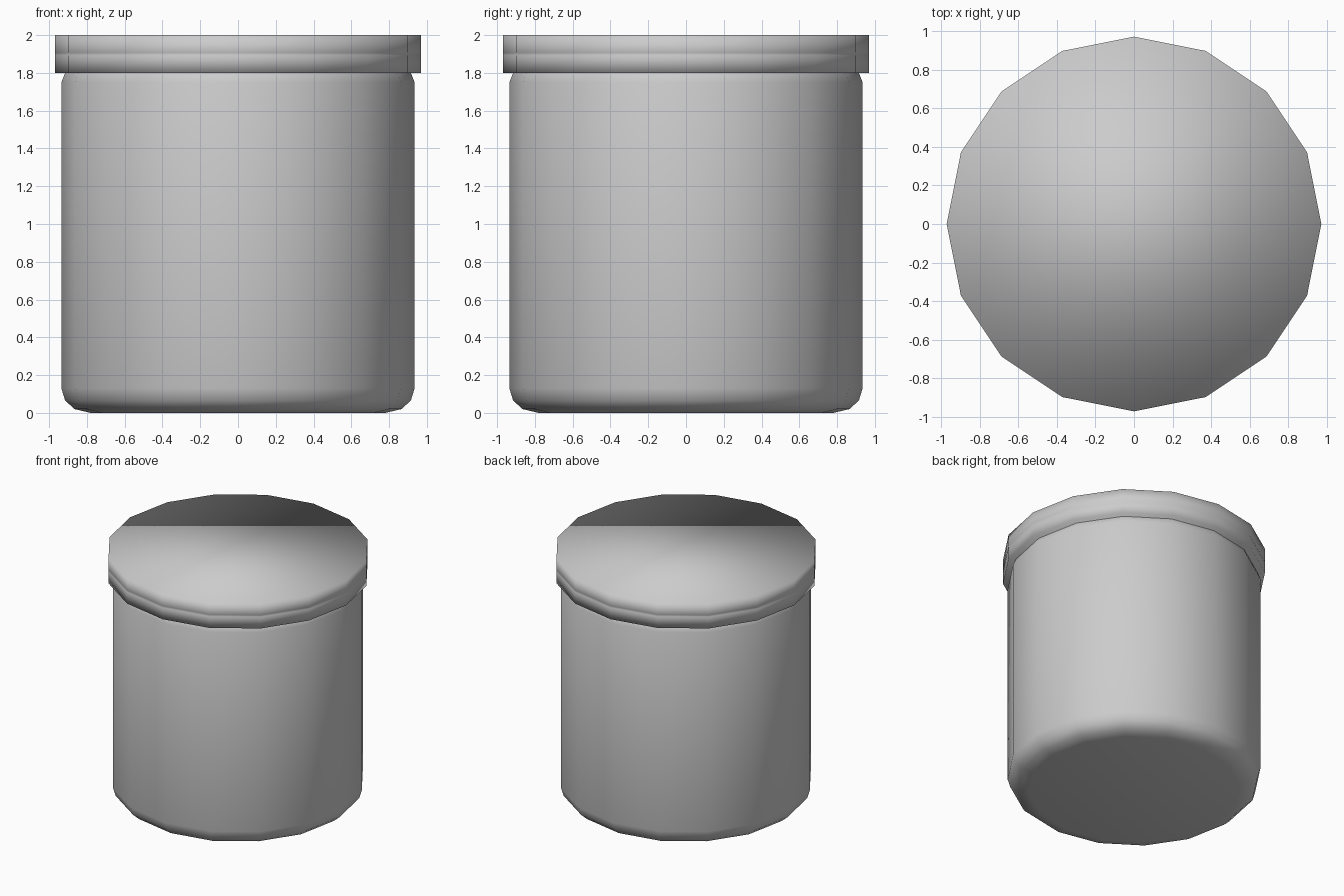
import bpy, bmesh, math

if "Cube" in bpy.data.objects:
    bpy.data.objects.remove(bpy.data.objects["Cube"])

SIDES = 16


def lathe(name, profile):
    """Spin (radius, z) rings, bottom to top, into a capped smooth solid."""
    bm = bmesh.new()
    rings = []
    for r, z in profile:
        ring = []
        for i in range(SIDES):
            a = 2 * math.pi * i / SIDES
            ring.append(bm.verts.new((r * math.cos(a), r * math.sin(a), z)))
        rings.append(ring)
    for low, high in zip(rings, rings[1:]):
        for i in range(SIDES):
            j = (i + 1) % SIDES
            bm.faces.new((low[i], low[j], high[j], high[i]))
    bm.faces.new(rings[0][::-1])
    bm.faces.new(rings[-1])
    for f in bm.faces:
        f.smooth = True
    mesh = bpy.data.meshes.new(name)
    bm.to_mesh(mesh)
    bm.free()
    obj = bpy.data.objects.new(name, mesh)
    bpy.context.collection.objects.link(obj)
    return obj


# jar body with rounded rims; its upper rim is tucked inside the lid
lathe("jar_body", [(0.78, 0), (0.865, 0.02), (0.915, 0.065), (0.935, 0.13),
                   (0.935, 1.75), (0.915, 1.80), (0.865, 1.85), (0.78, 1.87)])

# lid: stacked lower rim and upper disc sharing a soft seam
lathe("lid", [(0.97, 1.80), (0.97, 1.893), (0.967, 1.90),
              (0.97, 1.907), (0.97, 2.0)])
